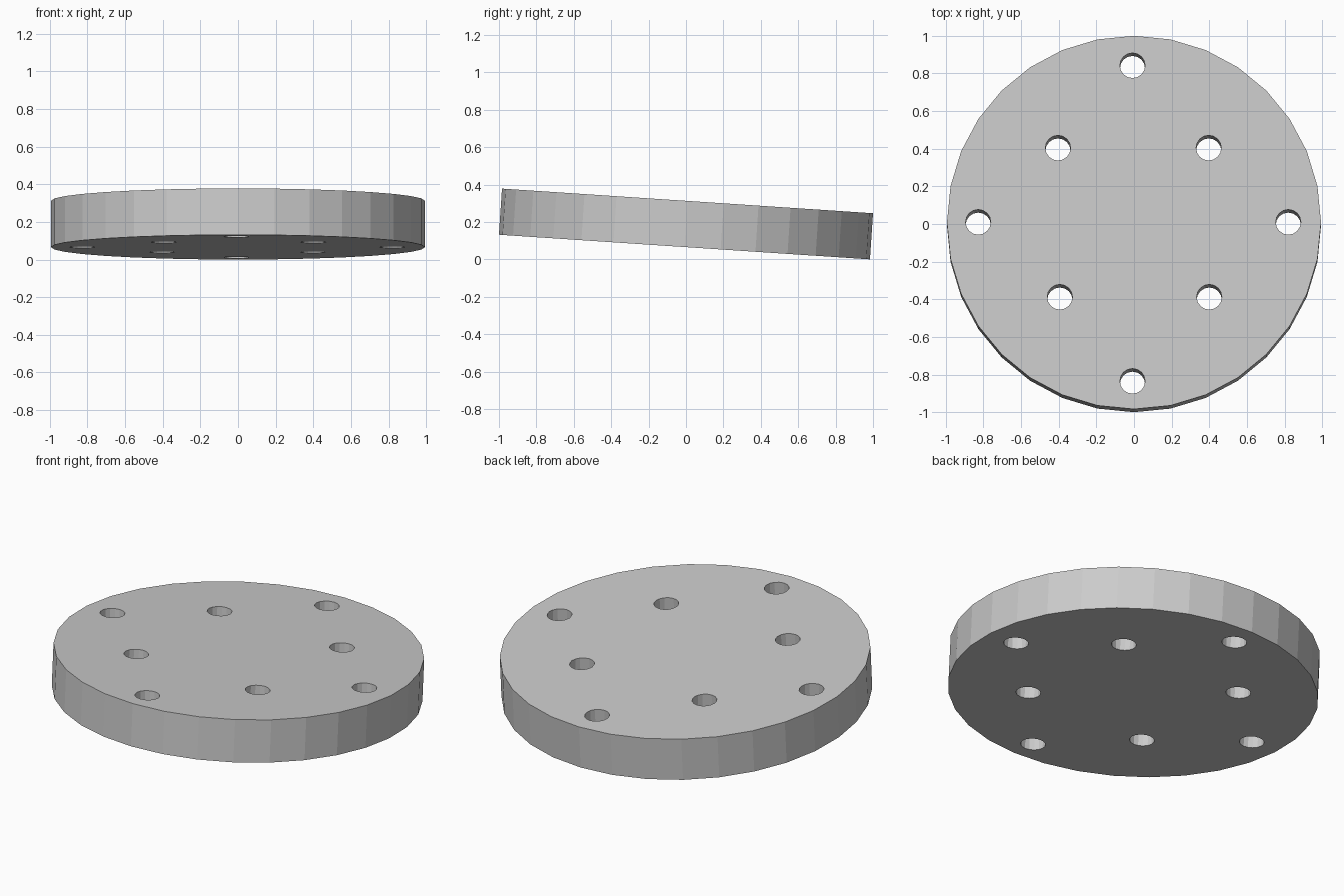
import bpy
from math import radians, sin, cos
from mathutils import Matrix

if "Cube" in bpy.data.objects:
    bpy.data.objects.remove(bpy.data.objects["Cube"])

TILT = radians(3.8)
R, T = 0.994, 0.247
CENTRE_Z = R * sin(TILT) + T / 2 * cos(TILT)
FRAME = Matrix.Translation((0, 0, CENTRE_Z)) @ Matrix.Rotation(-TILT, 4, 'X')


def cylinder(name, x, y, radius, depth, sides):
    """Cylinder placed in the tilted frame of the plate."""
    bpy.ops.mesh.primitive_cylinder_add(vertices=sides, radius=radius, depth=depth)
    ob = bpy.context.object
    ob.name = name
    ob.matrix_world = FRAME @ Matrix.Translation((x, y, 0))
    return ob


# Tilted round plate
plate = cylinder("round_plate", 0, 0, R, T, 32)

# Eight through holes: four near the rim, four on the inner diagonals
holes = [(-0.008, 0.836), (-0.008, -0.845), (-0.828, 0.002), (0.82, 0.002),
         (-0.404, 0.397), (0.397, 0.397), (-0.394, -0.397), (0.4, -0.397)]
cutters = [cylinder("hole_cutter", x, y, 0.067, T * 2, 16) for x, y in holes]

bpy.context.view_layer.objects.active = plate
for cutter in cutters:
    mod = plate.modifiers.new("hole", 'BOOLEAN')
    mod.operation = 'DIFFERENCE'
    mod.solver = 'EXACT'
    mod.object = cutter
    bpy.ops.object.modifier_apply(modifier=mod.name)
for cutter in cutters:
    bpy.data.objects.remove(cutter, do_unlink=True)
